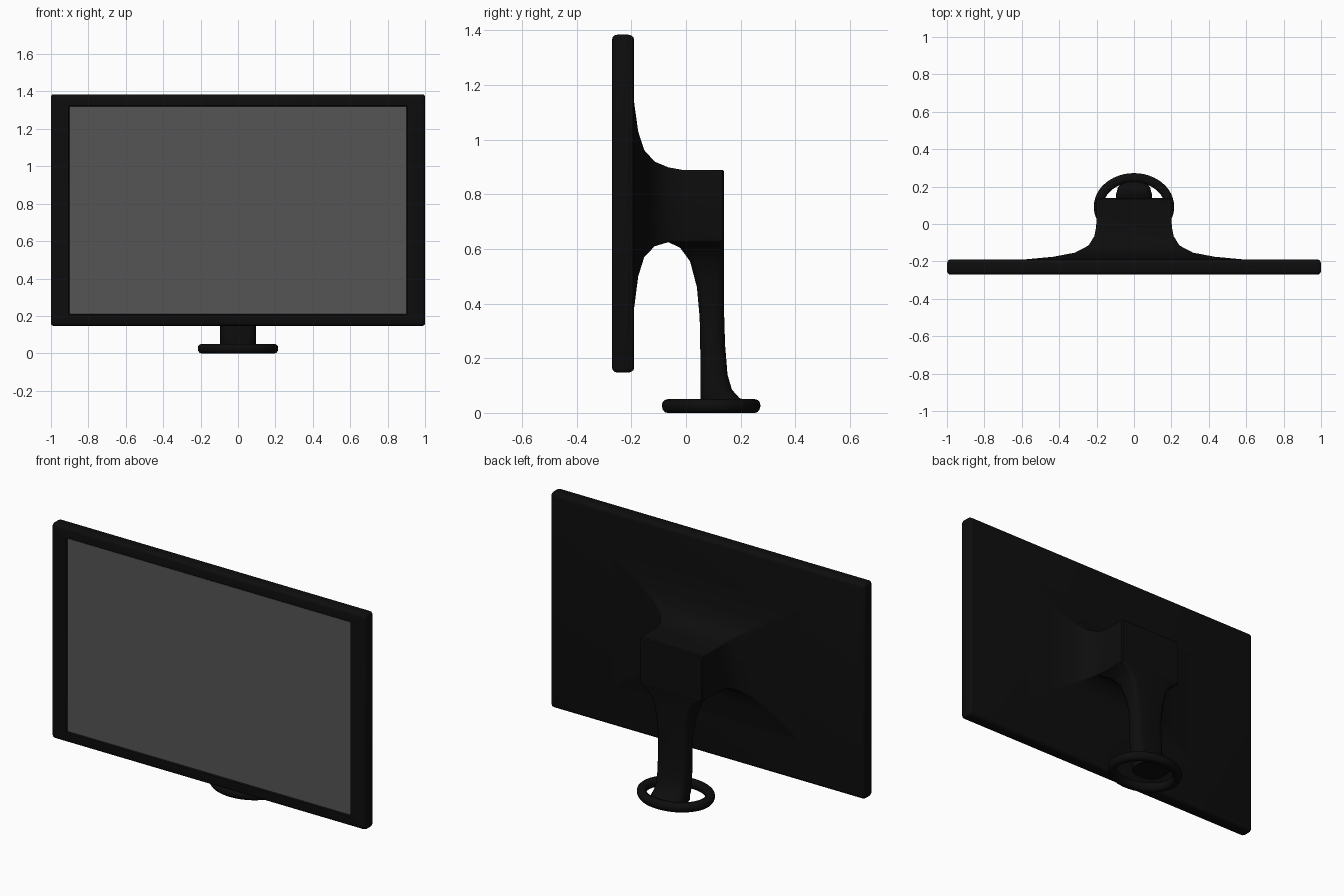
import bpy, bmesh, math

if "Cube" in bpy.data.objects:
    bpy.data.objects.remove(bpy.data.objects["Cube"])


def material(name, v):
    m = bpy.data.materials.new(name)
    m.diffuse_color = (v, v, v, 1)
    m.use_nodes = True
    m.node_tree.nodes["Principled BSDF"].inputs["Base Color"].default_value = m.diffuse_color
    return m


BLACK = material("black_plastic", 0.004)
GREY = material("screen_grey", 0.09)


def loft(name, rings, mat, close=False, angle=35):
    """Skin a list of equal-length point rings; cap the ends unless closed."""
    bm = bmesh.new()
    vs = [[bm.verts.new(p) for p in r] for r in rings]
    n = len(vs[0])
    pairs = list(zip(vs, vs[1:])) + ([(vs[-1], vs[0])] if close else [])
    for a, b in pairs:
        for i in range(n):
            j = (i + 1) % n
            bm.faces.new((a[i], a[j], b[j], b[i]))
    if not close:
        bm.faces.new(vs[0])
        bm.faces.new(vs[-1])
    bmesh.ops.recalc_face_normals(bm, faces=bm.faces)
    me = bpy.data.meshes.new(name)
    bm.to_mesh(me)
    bm.free()
    me.materials.append(mat)
    ob = bpy.data.objects.new(name, me)
    bpy.context.collection.objects.link(ob)
    bpy.context.view_layer.objects.active = ob
    ob.select_set(True)
    bpy.ops.object.shade_smooth_by_angle(angle=math.radians(angle))
    ob.select_set(False)
    return ob


def rounded(u0, u1, v0, v1, r, seg=3):
    """Rounded rectangle as 2D points."""
    pts = []
    for k, (cu, cv) in enumerate([(u1 - r, v1 - r), (u0 + r, v1 - r),
                                  (u0 + r, v0 + r), (u1 - r, v0 + r)]):
        for s in range(seg + 1):
            a = math.pi / 2 * (k + s / seg)
            pts.append((cu + r * math.cos(a), cv + r * math.sin(a)))
    return pts


def upright(y, hx, z0, z1, r):
    return [(u, y, v) for u, v in rounded(-hx, hx, z0, z1, r)]


# Panel frame with rounded rim and recessed front
X, Z0, Z1 = 1.0, 0.147, 1.385
rim = [(-0.19, 0.018), (-0.193, 0.009), (-0.203, 0.002), (-0.215, 0),
       (-0.25, 0), (-0.262, 0.003), (-0.268, 0.009), (-0.27, 0.016)]
rings = [upright(y, X - d, Z0 + d, Z1 - d, 0.014) for y, d in rim]
rings += [upright(y, 0.905 - d, 0.205 + d, 1.325 - d, 0.008)
          for y, d in [(-0.27, 0), (-0.262, 0.005)]]
loft("panel_frame", rings, BLACK)

# Display surface
loft("screen", [upright(y, 0.9, 0.21, 1.32, 0.004) for y in (-0.255, -0.2635)], GREY)

# Rear housing sweeping out of the panel into a square block
housing = [(-0.2, 0.72, 0.33, 1.22), (-0.189, 0.58, 0.39, 1.13),
           (-0.175, 0.43, 0.50, 1.03), (-0.153, 0.315, 0.57, 0.962),
           (-0.115, 0.243, 0.61, 0.92), (-0.065, 0.212, 0.625, 0.899),
           (-0.015, 0.202, 0.625, 0.89), (0.134, 0.2, 0.625, 0.89),
           (0.14, 0.194, 0.631, 0.884)]
loft("rear_housing", [upright(*h, 0.008) for h in housing], BLACK)

# Neck flaring up into the housing and backwards into the foot ring
neck = [(0.65, 0.195, -0.08, 0.14, 0.012), (0.625, 0.193, -0.065, 0.14, 0.014),
        (0.605, 0.16, -0.022, 0.14, 0.018), (0.555, 0.125, 0.015, 0.14, 0.024),
        (0.46, 0.104, 0.04, 0.14, 0.03), (0.35, 0.096, 0.05, 0.14, 0.035),
        (0.25, 0.095, 0.052, 0.143, 0.036), (0.14, 0.095, 0.053, 0.152, 0.038),
        (0.085, 0.095, 0.053, 0.168, 0.045), (0.055, 0.095, 0.053, 0.195, 0.055),
        (0.042, 0.095, 0.053, 0.225, 0.065), (0.012, 0.095, 0.053, 0.23, 0.068)]
loft("neck", [[(u, v, z) for u, v in rounded(-hx, hx, y0, y1, r)]
              for z, hx, y0, y1, r in neck], BLACK, angle=50)

# Oval foot ring
section = rounded(-0.025, 0.025, 0.003, 0.05, 0.02)
ring = []
for k in range(48):
    a = 2 * math.pi * k / 48
    ring.append([((0.19 + w) * math.cos(a), 0.092 + (0.155 + w) * math.sin(a), z - 0.003 * (z < 0.01))
                 for w, z in section])
loft("foot_ring", ring, BLACK, close=True, angle=60)
